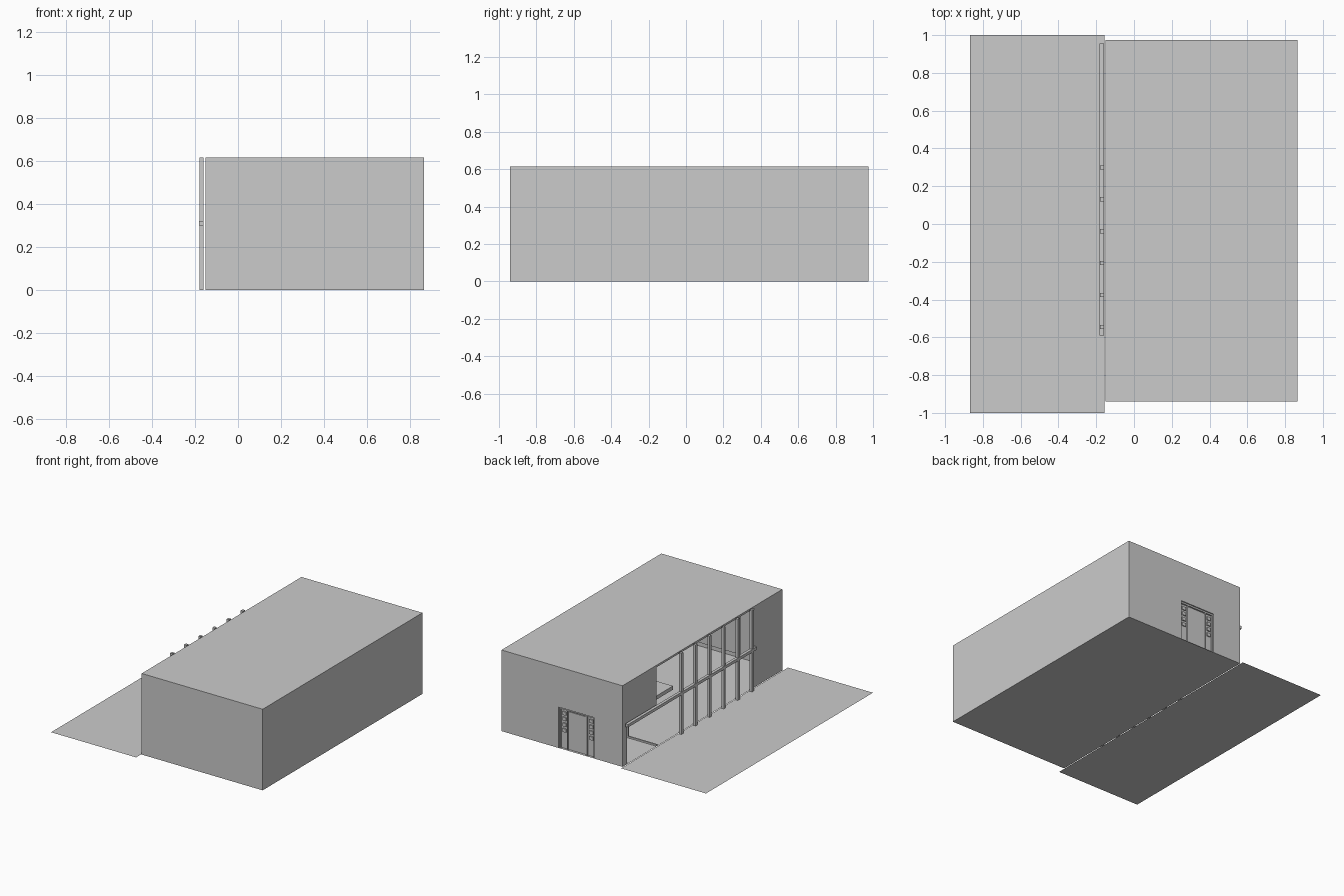
import bpy, bmesh
from mathutils import Vector

if "Cube" in bpy.data.objects:
    bpy.data.objects.remove(bpy.data.objects["Cube"])

X0, X1, Y0, Y1, H = -0.15, 0.865, -0.94, 0.975, 0.60


def mesh_object(name, bm):
    me = bpy.data.meshes.new(name)
    bm.to_mesh(me)
    bm.free()
    ob = bpy.data.objects.new(name, me)
    bpy.context.collection.objects.link(ob)
    return ob


def box(name, x, y, z):
    """Solid box from (min, max) ranges."""
    bm = bmesh.new()
    bmesh.ops.create_cube(bm, size=1)
    for v in bm.verts:
        v.co = Vector([(r[0] + r[1]) / 2 + c * (r[1] - r[0]) for r, c in zip((x, y, z), v.co)])
    return mesh_object(name, bm)


def sheet(name, axis, at, rects, sign):
    """Single-sided sheets at axis=at, facing sign; rects are (u0, u1, v0, v1)."""
    bm = bmesh.new()
    for u0, u1, v0, v1 in rects:
        corners = []
        for u, v in ((u0, v0), (u1, v0), (u1, v1), (u0, v1)):
            p = [u, v]
            p.insert(axis, at)
            corners.append(bm.verts.new(p))
        f = bm.faces.new(corners)
        f.normal_update()
        if f.normal[axis] * sign < 0:
            f.normal_flip()
    return mesh_object(name, bm)


# Paved terrace and building base
sheet("terrace", 2, 0.0, [(-0.868, -0.155, -1, 1)], 1)
sheet("terrace_underside", 2, 0.0, [(-0.868, -0.155, -1, 1)], -1)
sheet("floor_underside", 2, 0.0, [(X0, X1, Y0, Y1)], -1)

# Outer walls and roof slab
sheet("front_wall", 1, Y0, [(X0, X1, 0, H)], -1)
sheet("right_wall", 0, X1, [(Y0, Y1, 0, H)], 1)
box("roof", (X0, X1), (Y0, Y1), (H, 0.615))

# Glazed side: solid end bay, corner pier and upper panel
sheet("side_wall", 0, X0, [(Y0, -0.60, 0, H), (0.565, Y1, 0.31, H), (0.92, Y1, 0, 0.31)], -1)
sheet("upper_room_wall", 1, -0.44, [(X0, X1, 0.31, H)], 1)

# Back wall around the entrance opening
DX0, DX1, DH, D = 0.09, 0.385, 0.31, 0.955
sheet("back_wall", 1, Y1, [(X0, DX0, 0, H), (DX1, X1, 0, H), (DX0, DX1, DH, H)], 1)

# Recessed entrance: reveals, infill, door leaf and frame
sheet("entrance_infill", 1, D, [(DX0, DX1, 0, DH)], 1)
sheet("reveal_left", 0, DX0, [(D, Y1, 0, DH)], 1)
sheet("reveal_right", 0, DX1, [(D, Y1, 0, DH)], -1)
sheet("reveal_top", 2, DH, [(DX0, DX1, D, Y1)], -1)
box("door_leaf", (0.16, 0.315), (D, D + 0.006), (0.005, 0.29))
for i, x in enumerate((0.09, 0.152, 0.315, 0.377)):
    box(f"door_post_{i}", (x, x + 0.008), (D, D + 0.012), (0, 0.30))
box("door_head", (DX0, DX1), (D, D + 0.012), (0.298, DH))
for side, x in (("left", 0.108), ("right", 0.333)):
    for i in range(4):
        z = 0.125 + i * 0.043
        box(f"sidelight_{side}_{i}", (x, x + 0.03), (D, D + 0.008), (z, z + 0.026))

# Facade posts and the long rail
for i in range(6):
    y = 0.30 - 0.169 * i
    box(f"facade_post_{i}", (-0.18, -0.16), (y - 0.011, y + 0.011), (0.0, 0.615))
box("facade_rail", (-0.182, -0.16), (-0.59, 0.955), (0.30, 0.322))

# Interior pieces seen through the opening
box("mezzanine", (-0.073, X1 - 0.01), (0.26, 0.565), (0.292, 0.32))
box("partition_sill", (X0, 0.10), (0.555, 0.567), (0.0, 0.012))
box("partition_post", (0.088, 0.10), (0.555, 0.567), (0.0, 0.29))
